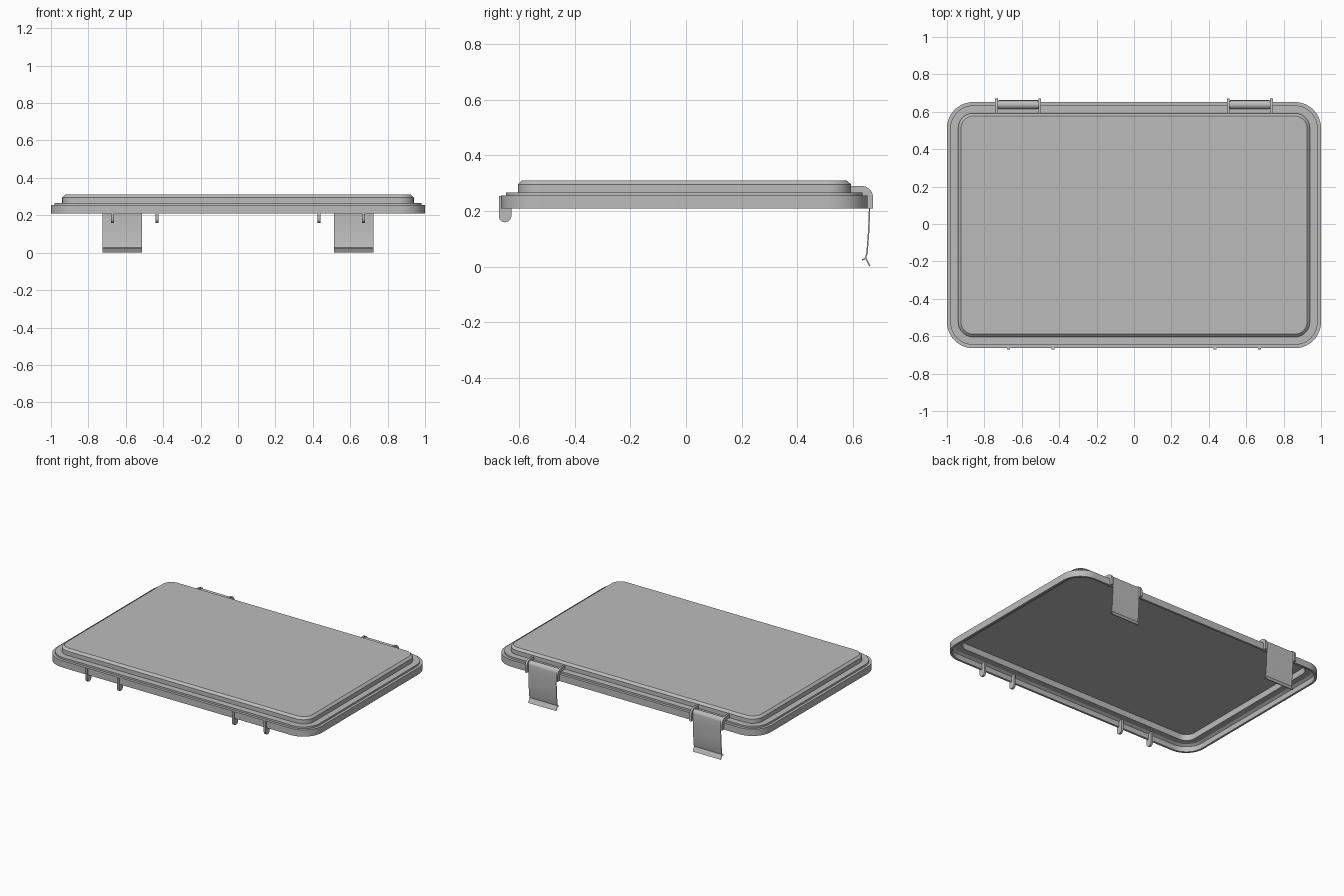
import bpy, bmesh, math
from mathutils import Vector

cube = bpy.data.objects.get("Cube")
if cube:
    bpy.data.objects.remove(cube, do_unlink=True)

grey = bpy.data.materials.new("plain grey")
grey.use_nodes = True
grey.diffuse_color = (0.5, 0.5, 0.5, 1)
grey.node_tree.nodes["Principled BSDF"].inputs["Base Color"].default_value = (0.5, 0.5, 0.5, 1)


def finish(name, bm):
    """Turn a bmesh into a grey object with smooth curves and sharp edges."""
    bmesh.ops.recalc_face_normals(bm, faces=bm.faces)
    mesh = bpy.data.meshes.new(name)
    bm.to_mesh(mesh)
    bm.free()
    mesh.materials.append(grey)
    obj = bpy.data.objects.new(name, mesh)
    bpy.context.collection.objects.link(obj)
    bpy.ops.object.select_all(action='DESELECT')
    obj.select_set(True)
    bpy.context.view_layer.objects.active = obj
    bpy.ops.object.shade_smooth_by_angle(angle=math.radians(30))
    return obj


def arc(cy, cz, r, start, end, steps=12):
    """Points on an arc in the y-z plane, angles in degrees."""
    angles = [math.radians(start + (end - start) * i / steps) for i in range(steps + 1)]
    return [(cy + r * math.cos(a), cz + r * math.sin(a)) for a in angles]


def extrude_x(name, outline, x, width):
    """Extrude a closed y-z outline along x, centred on x."""
    bm = bmesh.new()
    face = bm.faces.new([bm.verts.new((x - width / 2, y, z)) for y, z in outline])
    moved = bmesh.ops.extrude_face_region(bm, geom=[face])["geom"]
    bmesh.ops.translate(bm, vec=(width, 0, 0),
                        verts=[v for v in moved if isinstance(v, bmesh.types.BMVert)])
    return finish(name, bm)


def thicken(path, t):
    """Give an open y-z path a constant thickness."""
    pts = [Vector(p) for p in path]
    left, right = [], []
    for i, p in enumerate(pts):
        d = (pts[min(i + 1, len(pts) - 1)] - pts[max(i - 1, 0)]).normalized()
        n = Vector((-d.y, d.x)) * t / 2
        left.append(p + n)
        right.append(p - n)
    return left + right[::-1]


# Lid shell: rounded rectangles stacked along one inset/height profile
HALF_X, HALF_Y, MID_Y, CORNER = 1.0, 0.658, -0.006, 0.14
profile = [(0.075, 0.31), (0.06, 0.296), (0.06, 0.267), (0.018, 0.267),
           (0.018, 0.255), (0, 0.255), (0, 0.209), (0.014, 0.209),
           (0.014, 0.245), (0.03, 0.255), (0.074, 0.255), (0.074, 0.297)]


def rounded_loop(bm, inset, z):
    r = CORNER - inset
    verts = []
    for k, (sx, sy) in enumerate([(1, 1), (-1, 1), (-1, -1), (1, -1)]):
        cx, cy = sx * (HALF_X - CORNER), MID_Y + sy * (HALF_Y - CORNER)
        for px, py in arc(cx, cy, r, 90 * k, 90 * k + 90):
            verts.append(bm.verts.new((px, py, z)))
    return verts


bm = bmesh.new()
loops = [rounded_loop(bm, *p) for p in profile]
for a, b in zip(loops, loops[1:]):
    for i in range(len(a)):
        j = (i + 1) % len(a)
        bm.faces.new((a[i], a[j], b[j], b[i]))
bm.faces.new(loops[0])
bm.faces.new(loops[-1])
finish("lid", bm)

# Outlines of the small fittings
tab = [(-0.627, 0.254), (-0.672, 0.254)] + arc(-0.6495, 0.182, 0.0225, 180, 360)
bracket = [(0.63, 0.209), (0.671, 0.209)] + arc(0.631, 0.25, 0.04, 0, 90) \
    + [(0.59, 0.29), (0.59, 0.262), (0.63, 0.262)]
latch = thicken(arc(0.6375, 0.26, 0.0205, 180, 0) + [(0.659, 0.209), (0.656, 0.13),
                (0.65, 0.05), (0.645, 0.033), (0.652, 0.018), (0.66, 0.002)], 0.005)
lip = thicken([(0.646, 0.034), (0.64, 0.027), (0.632, 0.025)], 0.005)
pin = arc(0.6375, 0.26, 0.018, 0, 345, 23)

for side, s in (("left", 1), ("right", -1)):
    # Front hinge tabs
    for place, x in (("inner", 0.433), ("outer", 0.671)):
        extrude_x(f"{side}_{place}_hinge_tab", tab, s * x, 0.014)
    # Rear latch with its brackets and pin
    for place, x in (("inner", 0.503), ("outer", 0.735)):
        extrude_x(f"{side}_{place}_latch_bracket", bracket, s * x, 0.014)
    extrude_x(f"{side}_latch_plate", latch, s * 0.619, 0.21)
    extrude_x(f"{side}_latch_lip", lip, s * 0.619, 0.21)
    extrude_x(f"{side}_latch_pin", pin, s * 0.619, 0.232)
